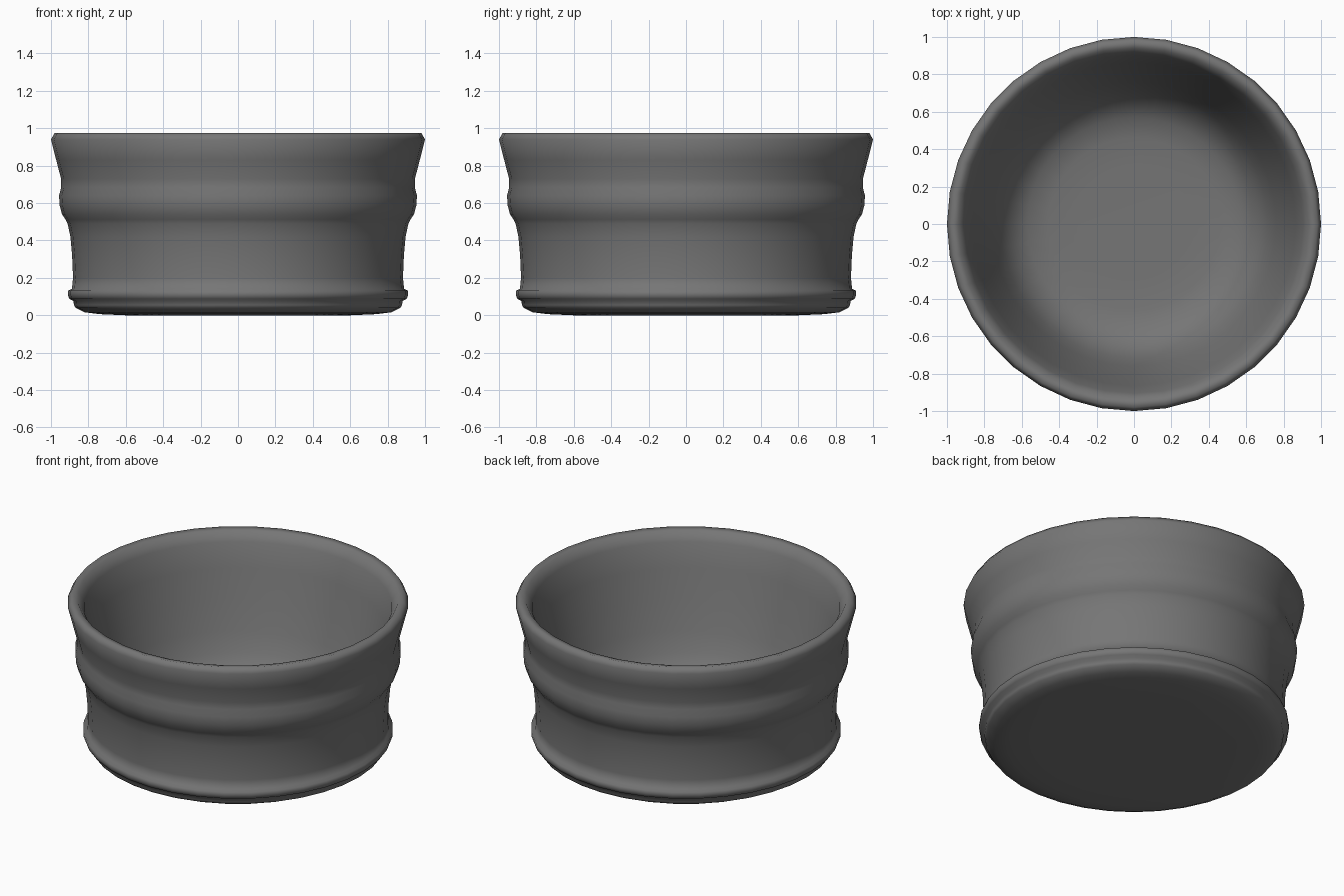
import bpy, bmesh, math

if "Cube" in bpy.data.objects:
    bpy.data.objects.remove(bpy.data.objects["Cube"])

SEGMENTS = 36

# Half profile (radius, height): underside, outer wall, rim, then inside
outer = [(0.60, 0.0), (0.74, 0.006), (0.82, 0.016), (0.868, 0.04), (0.877, 0.055),
         (0.88, 0.077), (0.902, 0.088), (0.909, 0.108), (0.908, 0.132), (0.888, 0.142),
         (0.882, 0.20), (0.887, 0.32), (0.896, 0.42), (0.911, 0.49), (0.922, 0.512),
         (0.941, 0.54), (0.953, 0.585), (0.957, 0.64), (0.945, 0.685), (0.946, 0.73),
         (0.972, 0.83), (1.0, 0.94)]
rim = [(0.98, 0.975), (0.94, 0.968)]
inner = [(0.905, 0.91), (0.865, 0.76), (0.815, 0.58), (0.76, 0.40), (0.715, 0.28),
         (0.655, 0.185), (0.57, 0.125), (0.46, 0.105), (0.3, 0.1)]


def lathe(name, profile, bottom_z, floor_z):
    bm = bmesh.new()
    rings = []
    for r, z in profile:
        rings.append([bm.verts.new((r * math.cos(a), r * math.sin(a), z))
                      for a in (2 * math.pi * i / SEGMENTS for i in range(SEGMENTS))])
    for lo, hi in zip(rings, rings[1:]):
        for i in range(SEGMENTS):
            j = (i + 1) % SEGMENTS
            bm.faces.new((lo[i], lo[j], hi[j], hi[i]))
    # Close underside and inner floor
    for ring, z in ((rings[0], bottom_z), (rings[-1], floor_z)):
        centre = bm.verts.new((0, 0, z))
        for i in range(SEGMENTS):
            bm.faces.new((ring[i], ring[(i + 1) % SEGMENTS], centre))
    bmesh.ops.recalc_face_normals(bm, faces=bm.faces)
    mesh = bpy.data.meshes.new(name)
    bm.to_mesh(mesh)
    bm.free()
    mesh.shade_smooth()
    obj = bpy.data.objects.new(name, mesh)
    bpy.context.collection.objects.link(obj)
    return obj


# Bowl body in dark grey
bowl = lathe("bowl", outer + rim + inner, 0.0, 0.1)
grey = bpy.data.materials.new("dark_grey")
grey.diffuse_color = (0.18, 0.18, 0.18, 1)
grey.use_nodes = True
grey.node_tree.nodes["Principled BSDF"].inputs["Base Color"].default_value = grey.diffuse_color
bowl.data.materials.append(grey)
